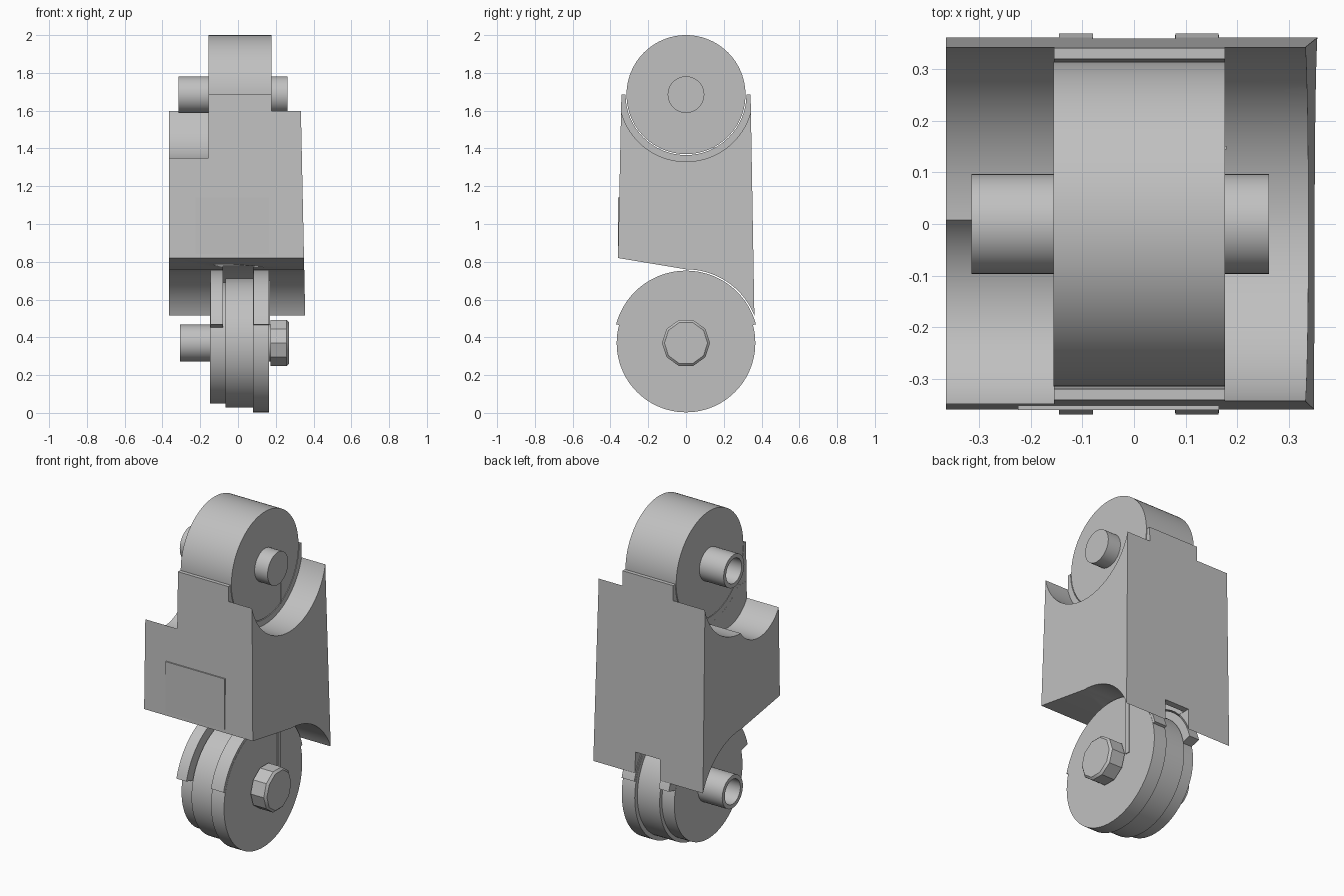
import bpy, bmesh
from math import sin, cos, pi, radians, sqrt, asin

cube = bpy.data.objects.get("Cube")
if cube:
    bpy.data.objects.remove(cube)

grey = bpy.data.materials.new("plain_grey")
grey.use_nodes = True
colour = (0.53, 0.53, 0.53, 1)
grey.diffuse_color = colour
grey.node_tree.nodes["Principled BSDF"].inputs["Base Color"].default_value = colour

TOP_Z, LOW_Z = 1.685, 0.37      # axle heights
SADDLE, ARCH = 0.355, 0.39      # clearances above and below the body


def arc(r, cy, cz, a0, a1, n):
    """Points (y, z) along an arc, angles in radians."""
    return [(cy + r * cos(a0 + (a1 - a0) * i / n),
             cz + r * sin(a0 + (a1 - a0) * i / n)) for i in range(n + 1)]


def prism(name, pts, x0, x1, bore=None, smooth=True):
    """Extrude a (y, z) outline along x; bore hollows the x0 end."""
    bm = bmesh.new()
    face = bm.faces.new([bm.verts.new((x0, y, z)) for y, z in pts])
    res = bmesh.ops.extrude_face_region(bm, geom=[face], use_keep_orig=True)
    for v in res["geom"]:
        if isinstance(v, bmesh.types.BMVert):
            v.co.x = x1
    bmesh.ops.recalc_face_normals(bm, faces=bm.faces)
    if bore:
        wall, depth = bore
        bmesh.ops.inset_region(bm, faces=[face], thickness=wall)
        hole = bmesh.ops.extrude_discrete_faces(bm, faces=[face])["faces"][0]
        for v in hole.verts:
            v.co.x += depth
    mesh = bpy.data.meshes.new(name)
    bm.to_mesh(mesh)
    bm.free()
    mesh.materials.append(grey)
    ob = bpy.data.objects.new(name, mesh)
    bpy.context.collection.objects.link(ob)
    if smooth:
        shade(ob)
    return ob


def shade(ob):
    bpy.ops.object.select_all(action="DESELECT")
    ob.select_set(True)
    bpy.context.view_layer.objects.active = ob
    bpy.ops.object.shade_smooth_by_angle(angle=radians(30))


def disc(name, r, cz, x0, x1, n=64, cy=0, bore=None):
    return prism(name, arc(r, cy, cz, 0, 2 * pi, n)[:-1], x0, x1, bore)


def box(name, x0, x1, y0, y1, z0, z1):
    return prism(name, [(y0, z0), (y1, z0), (y1, z1), (y0, z1)], x0, x1, smooth=False)


def cut(ob, cutter):
    cutter.hide_render = True
    mod = ob.modifiers.new("cut", "BOOLEAN")
    mod.operation, mod.solver, mod.object = "DIFFERENCE", "EXACT", cutter
    bpy.context.view_layer.objects.active = ob
    bpy.ops.object.modifier_apply(modifier=mod.name)
    bpy.data.objects.remove(cutter)


# Body: side profile with a sloped underside and a rear wheel arch
back = 0.362
arch = arc(ARCH, 0, LOW_Z, pi / 2, asin(sqrt(ARCH**2 - back**2) / ARCH), 24)
body = prism("body", [(-0.342, TOP_Z), (-0.36, 0.82)] + arch + [(0.342, TOP_Z)],
             -0.365, 0.34, smooth=False)
for v in body.data.vertices:    # the +x wall leans outwards towards the bottom
    if v.co.x > 0:
        v.co.x = 0.333 + (1.6 - v.co.z) * 0.021

# Saddles for the upper roller, plus the lower scoop at the front of the -x shoulder
cut(body, disc("roller_cutter", 0.32, TOP_Z, -0.156, 0.178))
cut(body, disc("shoulder_cutter", SADDLE, TOP_Z, 0.177, 0.6))
cut(body, disc("shoulder_cutter", SADDLE, TOP_Z, -0.6, -0.155))
cut(body, disc("scoop_cutter", 0.21, 1.45, -0.61, -0.1555, cy=-0.165))
cut(body, box("scoop_cutter", -0.6, -0.155, -0.5, -0.28, 1.45, 1.8))

# Central clearance over the lower wheel, and the window at the back
cut(body, disc("groove_cutter", 0.42, LOW_Z, -0.08, 0.08))
cut(body, box("window_cutter", -0.081, 0.081, 0.25, 0.5, 0.4, 0.64))
shade(body)

# Raised front panel
box("front_panel", -0.225, 0.165, -0.361, -0.34, 0.84, 1.14)

# Upper roller and axle
disc("upper_roller", 0.315, TOP_Z, -0.156, 0.177, 96)
disc("upper_axle", 0.097, TOP_Z, -0.315, 0.262, 48, bore=(0.024, 0.12))
box("upper_rib", 0.17, 0.18, 0.145, 0.151, 1.4, TOP_Z)

# Lower wheel: three stepped slices
for name, r, x0, x1 in (("wheel_slice_right", 0.32, -0.147, -0.065),
                        ("wheel_slice_middle", 0.342, -0.066, 0.081),
                        ("wheel_slice_left", 0.367, 0.08, 0.165)):
    disc(name, r, LOW_Z, x0, x1, 96)
box("lower_rib", 0.16, 0.17, 0.132, 0.16, LOW_Z, 0.7)

# Curved guards on both sides of the wheel
a = radians(15)
for name, x0, x1 in (("guard_right", -0.146, -0.08), ("guard_left", 0.081, 0.164)):
    outline = arc(0.383, 0, LOW_Z, a, pi - a, 40) + arc(0.31, 0, LOW_Z, pi - a, a, 40)
    prism(name, outline, x0, x1)

# Lower axle with a chamfered nut
disc("lower_axle", 0.097, LOW_Z, -0.306, 0.18, 48, bore=(0.024, 0.12))
nut = disc("nut", 0.127, LOW_Z, 0.172, 0.27, 10)
bm = bmesh.new()
bm.from_mesh(nut.data)
rim = [e for e in bm.edges if all(v.co.x > 0.26 for v in e.verts)]
bmesh.ops.bevel(bm, geom=rim, offset=0.012, segments=1, affect="EDGES")
bm.to_mesh(nut.data)
bm.free()
